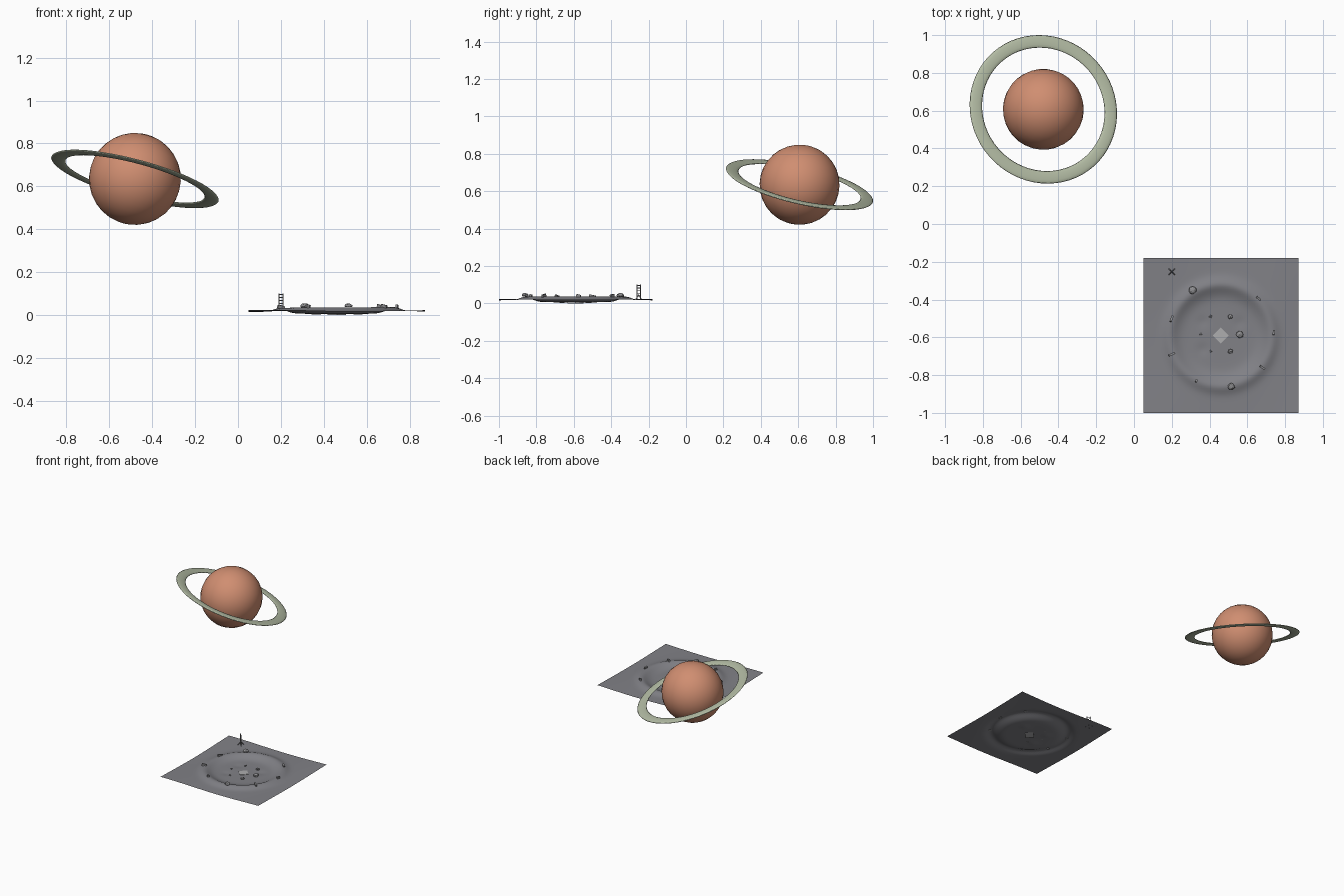
import bpy, bmesh, math, random
from mathutils import Vector, Matrix

if "Cube" in bpy.data.objects:
    bpy.data.objects.remove(bpy.data.objects["Cube"])
random.seed(4)
CX, CY, SIDE = 0.46, -0.59, 0.82


def material(name, r, g, b):
    m = bpy.data.materials.new(name)
    m.use_nodes = True
    m.diffuse_color = (r, g, b, 1)
    m.node_tree.nodes["Principled BSDF"].inputs["Base Color"].default_value = (r, g, b, 1)
    return m


CLAY = material("clay_orange", 0.63, 0.27, 0.165)
SAGE = material("sage_ring", 0.45, 0.50, 0.37)
GREY = material("moon_grey", 0.22, 0.22, 0.24)
ROCK = material("rock_grey", 0.27, 0.27, 0.28)
PALE = material("pale_metal", 0.42, 0.42, 0.43)


def finish(bm, name, mat, smooth=False):
    me = bpy.data.meshes.new(name)
    bm.to_mesh(me)
    bm.free()
    me.materials.append(mat)
    for p in me.polygons:
        p.use_smooth = smooth
    ob = bpy.data.objects.new(name, me)
    bpy.context.collection.objects.link(ob)
    return ob


def bump(d, width):
    return math.exp(-(d / width) ** 2)


def ground_z(x, y):
    dx, dy = x - CX, y - CY
    r = math.hypot(dx, dy)
    z = 0.021 + 0.005 * math.sin(7 * dx + 1) * math.cos(6 * dy)
    z += 0.016 * bump(r - 0.27, 0.035)
    floor = 1 / (1 + math.exp((r - 0.215) / 0.014))
    z += (0.007 - z) * floor
    # shallow dents on the crater floor
    for a in (0.6, 2.5, 3.8):
        z -= 0.004 * bump(math.hypot(dx - 0.12 * math.cos(a), dy - 0.12 * math.sin(a)), 0.03)
    return max(z, 0)


def box(bm, centre, size, rot=Matrix()):
    bmesh.ops.create_cube(bm, size=1, matrix=Matrix.Translation(centre) @ rot @ Matrix.Diagonal((*size, 1)))


def rod(bm, a, b, radius):
    a, b = Vector(a), Vector(b)
    rot = (b - a).to_track_quat('Z', 'Y').to_matrix().to_4x4()
    bmesh.ops.create_cone(bm, cap_ends=True, segments=6, radius1=radius, radius2=radius,
                          depth=(b - a).length, matrix=Matrix.Translation((a + b) / 2) @ rot)


# Planet
tilt = Vector((0.25, 0.22, 0.94)).to_track_quat('Z', 'Y').to_matrix().to_4x4()
at_planet = Matrix.Translation((-0.48, 0.607, 0.635)) @ tilt
bm = bmesh.new()
bmesh.ops.create_uvsphere(bm, u_segments=32, v_segments=16, radius=0.214)
finish(bm, "planet", CLAY, True).matrix_world = at_planet

# Planet ring: a flattened torus
bpy.ops.mesh.primitive_torus_add(major_segments=64, minor_segments=12, major_radius=0.369, minor_radius=0.034)
ring = bpy.context.object
ring.name = "planet_ring"
ring.data.transform(Matrix.Diagonal((1, 1, 0.2, 1)))
ring.data.materials.append(SAGE)
bpy.ops.object.shade_smooth()
ring.matrix_world = at_planet

# Cratered ground sheet
bm = bmesh.new()
bmesh.ops.create_grid(bm, x_segments=64, y_segments=64, size=SIDE / 2,
                      matrix=Matrix.Translation((CX, CY, 0)))
for v in bm.verts:
    v.co.z = ground_z(v.co.x, v.co.y)
finish(bm, "cratered_ground", GREY, True)

# Landing plate at the crater centre
bm = bmesh.new()
box(bm, (CX, CY, 0.0055), (0.06, 0.06, 0.009), Matrix.Rotation(math.pi / 4, 4, 'Z'))
finish(bm, "centre_plate", PALE)

# Rocks: x, y, radius
ROCKS = [(0.31, -0.35, 0.021), (0.515, -0.86, 0.019), (0.56, -0.585, 0.022),
         (0.51, -0.49, 0.015), (0.51, -0.675, 0.015), (0.405, -0.49, 0.009),
         (0.405, -0.675, 0.008), (0.355, -0.585, 0.008)]
for i, (x, y, r) in enumerate(ROCKS):
    bm = bmesh.new()
    bmesh.ops.create_icosphere(bm, subdivisions=2 if i < 2 else 1, radius=r)
    for v in bm.verts:
        v.co *= random.uniform(0.88, 1.08)
        v.co.z = max(v.co.z * 0.75, -0.004)
    ob = finish(bm, f"rock_{i + 1}", ROCK)
    ob.location = (x, y, ground_z(x, y) + r * 0.3)

# Debris slabs around the rim: x, y, turn in degrees, length
SLABS = [(0.20, -0.50, 70, 0.036), (0.20, -0.69, 25, 0.034), (0.68, -0.76, -35, 0.03),
         (0.66, -0.395, -40, 0.026), (0.74, -0.575, 80, 0.024), (0.33, -0.83, 60, 0.014)]
for i, (x, y, turn, length) in enumerate(SLABS):
    bm = bmesh.new()
    box(bm, (x, y, ground_z(x, y) + 0.004), (length, 0.011, 0.016),
        Matrix.Rotation(math.radians(turn), 4, 'Z') @ Matrix.Rotation(0.2, 4, 'Y'))
    finish(bm, f"debris_slab_{i + 1}", ROCK)

# Lattice mast: two posts, rungs and splayed feet
bm = bmesh.new()
mx, my = 0.20, -0.253
base = ground_z(mx, my)
for s in (-1, 1):
    px, py = mx + s * 0.009, my - s * 0.009
    rod(bm, (px, py, base), (px, py, 0.102), 0.003)
    for t in (-1, 1):
        rod(bm, (mx + s * 0.016, my + t * 0.016, base - 0.002), (mx, my, base + 0.024), 0.0025)
for k in range(5):
    z = base + 0.018 + k * 0.014
    rod(bm, (mx - 0.009, my + 0.009, z), (mx + 0.009, my - 0.009, z), 0.002)
finish(bm, "lattice_mast", ROCK)
